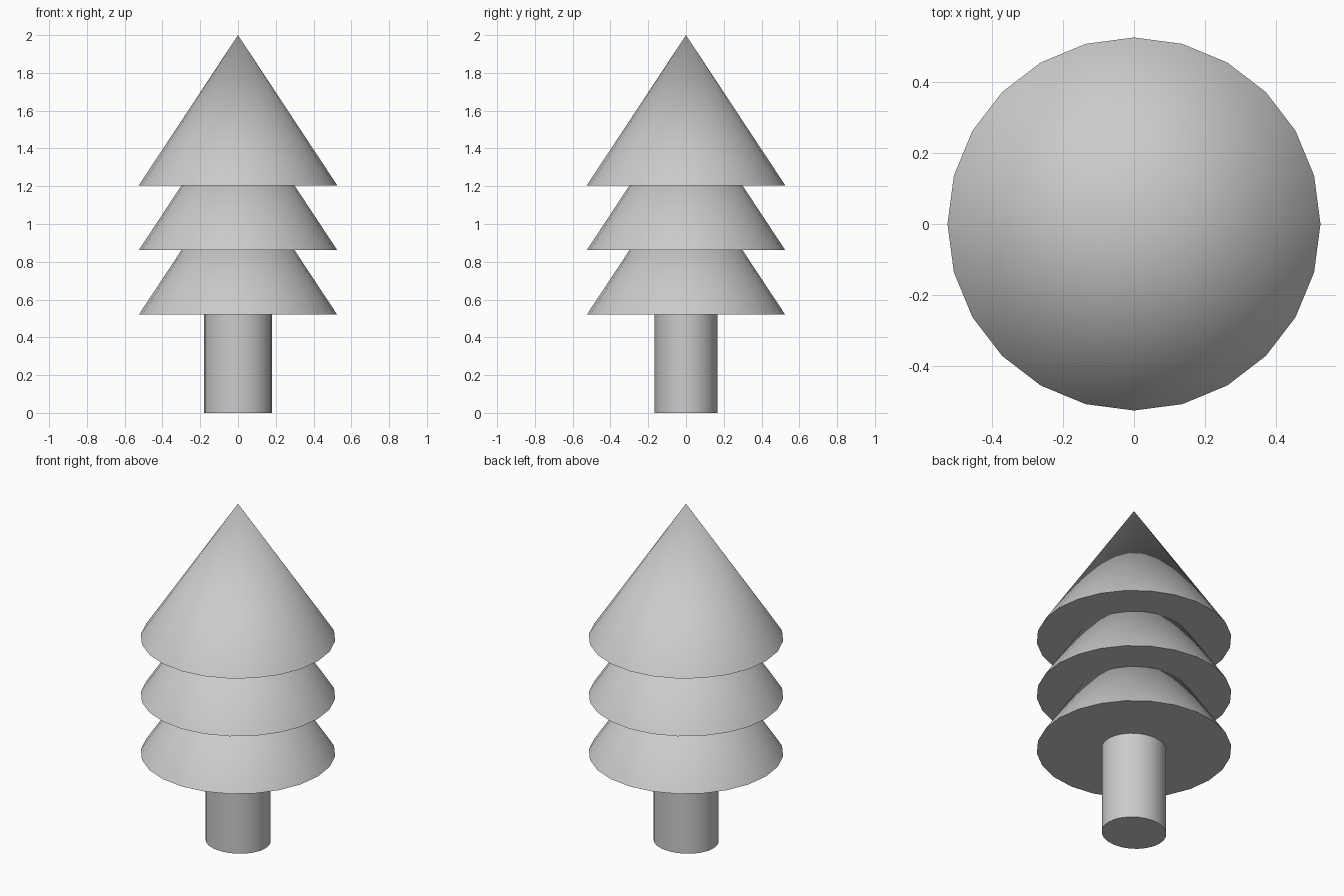
import bpy
import math

default_cube = bpy.data.objects.get("Cube")
if default_cube:
    bpy.data.objects.remove(default_cube, do_unlink=True)

# One plain grey for the whole tree
grey = bpy.data.materials.new("plain_grey")
grey.use_nodes = True
colour = (0.6, 0.6, 0.6, 1)
grey.diffuse_color = colour
grey.node_tree.nodes["Principled BSDF"].inputs["Base Color"].default_value = colour

SIDES = 24


def tapered_part(name, bottom, height, bottom_radius, top_radius, y_scale=1.0):
    """Round part standing on a given height, smooth sides and crisp rims."""
    bpy.ops.mesh.primitive_cone_add(
        vertices=SIDES, radius1=bottom_radius, radius2=top_radius,
        depth=height, location=(0, 0, bottom + height / 2))
    part = bpy.context.object
    part.name = name
    part.scale.y = y_scale
    bpy.ops.object.transform_apply(location=False, rotation=False, scale=True)
    part.data.materials.append(grey)
    bpy.ops.object.shade_smooth_by_angle(angle=math.radians(30))
    return part


# Trunk, slightly oval
tapered_part("trunk", 0, 0.53, 0.18, 0.18, y_scale=0.93)

# Three equal overlapping cones of foliage
for tier, base in (("lower", 0.52), ("middle", 0.862), ("upper", 1.205)):
    tapered_part(tier + "_foliage", base, 0.795, 0.525, 0)
